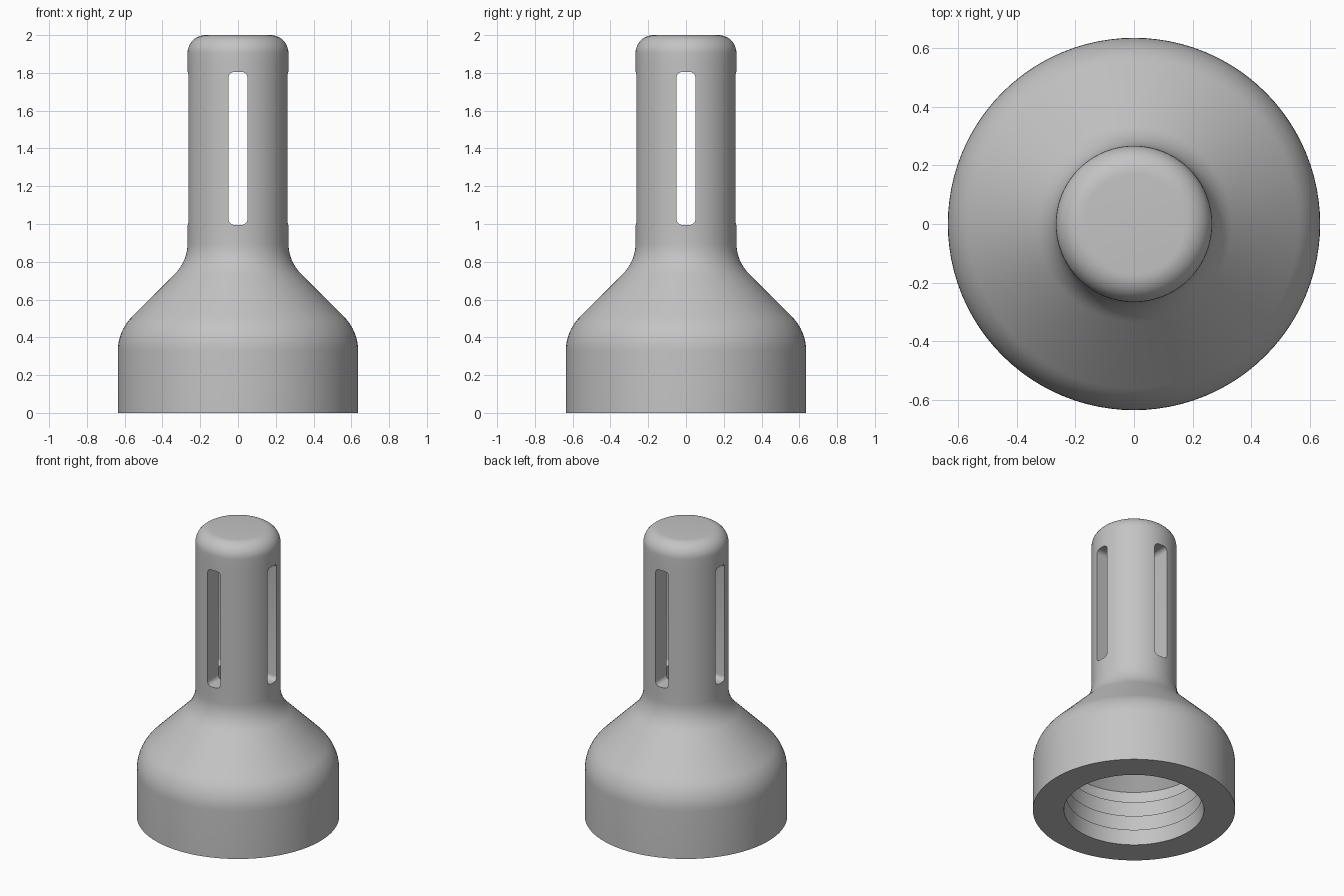
import bpy, bmesh, math
from mathutils import Vector

cube = bpy.data.objects.get("Cube")
if cube:
    bpy.data.objects.remove(cube, do_unlink=True)

SEGMENTS = 96
grey = bpy.data.materials.new("plain grey")
grey.use_nodes = True
colour = (0.55, 0.55, 0.55, 1)
grey.diffuse_color = colour
grey.node_tree.nodes["Principled BSDF"].inputs["Base Color"].default_value = colour


def fillet(before, corner, after, trim, steps=8):
    """Circular arc rounding a profile corner, starting `trim` from it."""
    a, c, b = Vector(before), Vector(corner), Vector(after)
    u, v = (a - c).normalized(), (b - c).normalized()
    half = u.angle(v) / 2
    radius = trim * math.tan(half)
    centre = c + (u + v).normalized() * (trim / math.cos(half))
    start, end = c + u * trim - centre, c + v * trim - centre
    sweep = start.angle(end)
    points = []
    for i in range(steps + 1):
        t = i / steps
        p = (start * math.sin((1 - t) * sweep) + end * math.sin(t * sweep)) / math.sin(sweep)
        points.append(tuple(centre + p.normalized() * radius))
    return points


# Outer outline: skirt, sloping shoulder, neck, rounded cap
skirt, shoulder, neck, cap, tip = (0.636, 0), (0.636, 0.434), (0.267, 0.803), (0.267, 2), (0, 2)
outer = [skirt]
outer += fillet(skirt, shoulder, neck, 0.105)
outer += fillet(shoulder, neck, cap, 0.095)
outer += [(0.267, 0.96), (0.267, 1.84)]
outer += fillet(neck, cap, tip, 0.095, 10)
outer.append(tip)

# Inner outline: stepped grip ridges, funnel, narrow bore
inner = [(0.44, 0)]
for i in range(3):
    z = 0.1 * (i + 1)
    inner += [(0.425, z), (0.44, z + 0.008)]
inner += [(0.44, 0.38), (0.15, 0.67), (0.15, 1.84), (0, 1.84)]

# Closed body turned round the vertical axis
profile = list(reversed(inner)) + outer
bm = bmesh.new()
verts = [bm.verts.new((r, 0, z)) for r, z in profile]
edges = [bm.edges.new(pair) for pair in zip(verts, verts[1:])]
bmesh.ops.spin(bm, geom=verts + edges, cent=(0, 0, 0), axis=(0, 0, 1),
               angle=math.tau, steps=SEGMENTS, use_merge=True)
bmesh.ops.remove_doubles(bm, verts=bm.verts, dist=1e-5)
bmesh.ops.dissolve_degenerate(bm, edges=bm.edges, dist=1e-6)
bmesh.ops.recalc_face_normals(bm, faces=bm.faces)
mesh = bpy.data.meshes.new("bottle_body")
bm.to_mesh(mesh)
bm.free()
mesh.materials.append(grey)
body = bpy.data.objects.new("bottle_body", mesh)
bpy.context.collection.objects.link(body)


def slot_cutter(name, turn):
    """Rounded upright bar that pierces the neck from side to side."""
    bm = bmesh.new()
    bmesh.ops.create_cube(bm, size=1)
    bmesh.ops.scale(bm, vec=(0.1, 0.8, 0.81), verts=bm.verts)
    long_edges = [e for e in bm.edges if abs(e.verts[0].co.y - e.verts[1].co.y) > 0.5]
    bmesh.ops.bevel(bm, geom=long_edges, offset=0.03, segments=5, profile=0.5, affect='EDGES')
    data = bpy.data.meshes.new(name)
    bm.to_mesh(data)
    bm.free()
    data.materials.append(grey)
    cutter = bpy.data.objects.new(name, data)
    cutter.location.z = 1.4
    cutter.rotation_euler.z = turn
    cutter.hide_render = True
    bpy.context.collection.objects.link(cutter)
    return cutter


# Four slots: two bars at right angles
bpy.context.view_layer.objects.active = body
body.select_set(True)
for name, turn in (("slot_cutter_front", 0), ("slot_cutter_side", math.pi / 2)):
    cutter = slot_cutter(name, turn)
    cut = body.modifiers.new(name, 'BOOLEAN')
    cut.operation = 'DIFFERENCE'
    cut.solver = 'EXACT'
    cut.object = cutter
    bpy.ops.object.modifier_apply(modifier=cut.name)
    bpy.data.objects.remove(cutter, do_unlink=True)

bpy.ops.object.select_all(action='DESELECT')
body.select_set(True)
bpy.ops.object.shade_smooth_by_angle(angle=math.radians(30))
